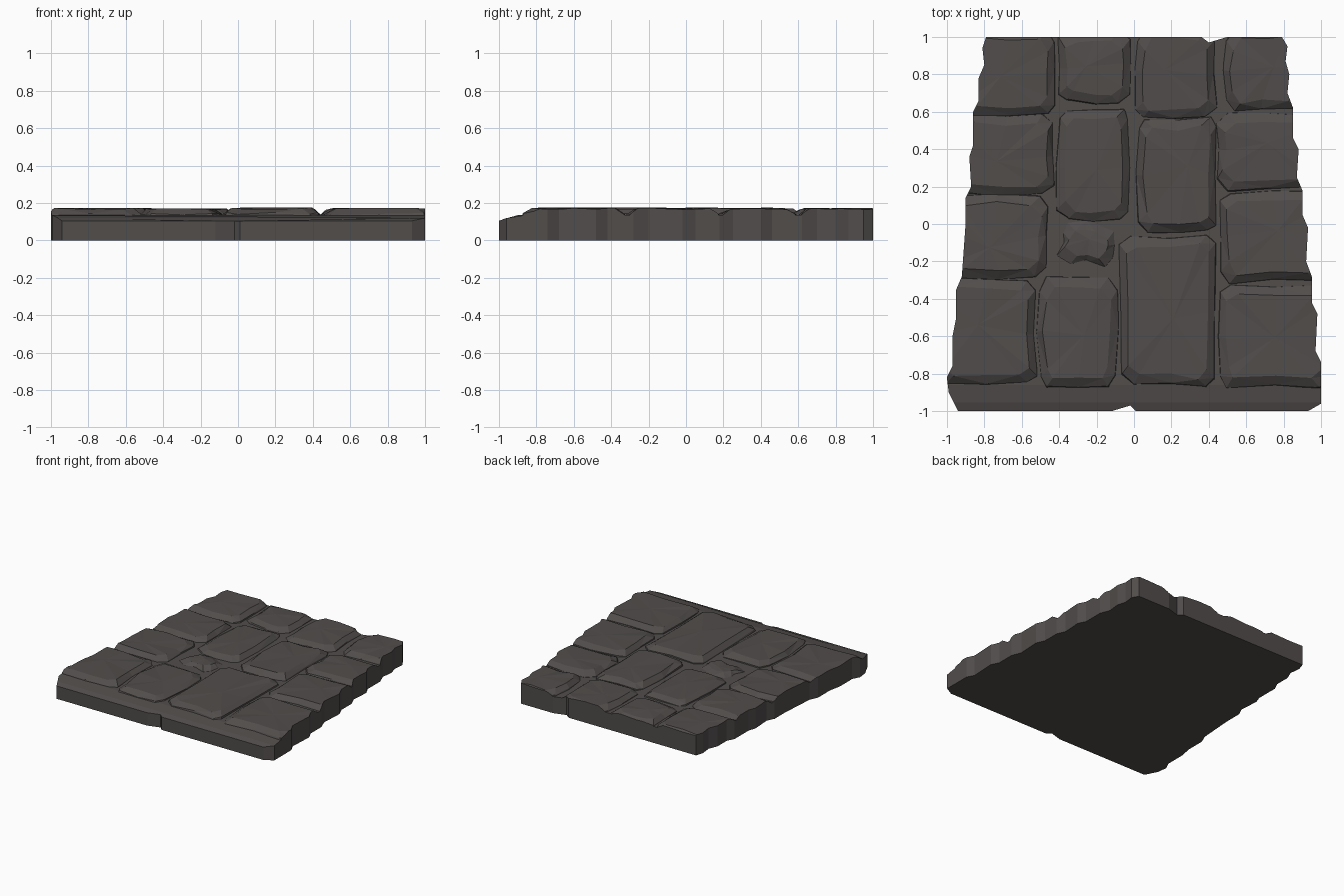
import bpy, bmesh, random

if "Cube" in bpy.data.objects:
    bpy.data.objects.remove(bpy.data.objects["Cube"])

random.seed(7)
stone_mat = bpy.data.materials.new("dark grey stone")
stone_mat.diffuse_color = (0.082, 0.074, 0.071, 1)
stone_mat.use_nodes = True
stone_mat.node_tree.nodes["Principled BSDF"].inputs["Base Color"].default_value = stone_mat.diffuse_color

# Tapered, stepped outline of the whole piece (counter-clockwise)
right = [(.93, -1), (1, -.96), (1, -.74), (.97, -.68), (.98, -.48), (.95, -.42), (.95, -.28),
         (.92, -.2), (.93, -.02), (.9, .05), (.9, .18), (.87, .25), (.88, .4), (.85, .46),
         (.85, .62), (.82, .7), (.83, .8), (.81, .87), (.82, .95), (.79, 1)]
back = [(.5, 1), (.4, .97), (.36, 1)]
left = [(-.79, 1), (-.81, .94), (-.8, .85), (-.83, .78), (-.83, .66), (-.86, .6), (-.86, .42),
        (-.88, .36), (-.87, .2), (-.9, .14), (-.9, 0), (-.92, -.28), (-.95, -.35), (-.95, -.5),
        (-.97, -.6), (-.97, -.76), (-1, -.82), (-.99, -.9), (-.94, -1)]
front = [(-.12, -1), (-.02, -.97), (.01, -1)]
OUTLINE = right + back + left + front


def make_object(name, bm):
    bmesh.ops.recalc_face_normals(bm, faces=bm.faces)
    me = bpy.data.meshes.new(name)
    bm.to_mesh(me)
    bm.free()
    me.materials.append(stone_mat)
    ob = bpy.data.objects.new(name, me)
    bpy.context.collection.objects.link(ob)
    return ob


def prism(z0, z1):
    bm = bmesh.new()
    f = bm.faces.new([bm.verts.new((x, y, z0)) for x, y in OUTLINE])
    ext = bmesh.ops.extrude_face_region(bm, geom=[f])["geom"]
    for v in ext:
        if isinstance(v, bmesh.types.BMVert):
            v.co.z = z1
    return bm


# Base slab: top dips to a low lip along the front
bm = prism(0, 0.135)
for y in (-0.955, -0.86):
    bmesh.ops.bisect_plane(bm, geom=bm.verts[:] + bm.edges[:] + bm.faces[:],
                           plane_co=(0, y, 0), plane_no=(0, 1, 0))
for v in bm.verts:
    if v.co.z > 0.1 and v.co.y < -0.9:
        v.co.z = 0.105 if v.co.y < -0.965 else 0.12
make_object("base_slab", bm)

# Helper that trims the edge stones to the outline
cutter = make_object("outline_cutter", prism(-0.5, 0.5))
cutter.hide_render = True


def ring_points(x0, y0, x1, y1, c):
    mx, my = (x0 + x1) / 2, (y0 + y1) / 2
    return [(x0 + c, y0), (mx, y0), (x1 - c, y0), (x1, y0 + c), (x1, my), (x1, y1 - c),
            (x1 - c, y1), (mx, y1), (x0 + c, y1), (x0, y1 - c), (x0, my), (x0, y0 + c)]


def make_stone(name, x0, x1, y0, y1, top):
    bm = bmesh.new()
    wobble = [(random.uniform(-.014, .014), random.uniform(-.014, .014)) for _ in range(12)]
    # foot, shoulder and crown: side, front and back insets, height, height jitter
    levels = [(0, 0, 0, .10, 0), (.014, .022, .008, top - .03, .006),
              (.05, .065, .055, top - .003, .005)]
    rings = []
    for side, fr, bk, z, jz in levels:
        pts = ring_points(x0 + side, y0 + fr, x1 - side, y1 - bk, .05)
        r = .007 if side else 0
        rings.append([bm.verts.new((x + w[0] + random.uniform(-r, r),
                                    y + w[1] + random.uniform(-r, r),
                                    z + random.uniform(-jz, jz)))
                      for (x, y), w in zip(pts, wobble)])
    bm.faces.new(rings[0][::-1])
    for a, b in zip(rings, rings[1:]):
        for i in range(12):
            j = (i + 1) % 12
            bm.faces.new((a[i], a[j], b[j], b[i]))
    # worn top, fanned from an off-centre point
    mid = bm.verts.new(((x0 + x1) / 2 + random.uniform(-.06, .06),
                        (y0 + y1) / 2 + random.uniform(-.06, .06), top))
    for i in range(12):
        bm.faces.new((rings[2][i], rings[2][(i + 1) % 12], mid))
    bmesh.ops.triangulate(bm, faces=bm.faces)
    ob = make_object(name, bm)
    if max(abs(x0), abs(x1), abs(y1)) > 0.8:
        mod = ob.modifiers.new("trim", 'BOOLEAN')
        mod.operation, mod.solver, mod.object = 'INTERSECT', 'EXACT', cutter
        bpy.context.view_layer.objects.active = ob
        bpy.ops.object.modifier_apply(modifier=mod.name)


# Paving stones: x0, x1, y0, y1, top height
STONES = {
    "back_row": [(-.93, -.40, .57, 1.04, .172), (-.41, -.01, .63, 1.04, .17),
                 (-.01, .44, .55, 1.04, .172), (.48, .92, .59, 1.04, .172)],
    "second_row": [(-.97, -.41, .14, .59, .17), (-.42, -.01, 0, .62, .17),
                   (.01, .46, -.06, .57, .174), (.44, .98, .17, .60, .17)],
    "third_row": [(-1.0, -.45, -.30, .16, .172), (-.41, -.09, -.24, .02, .162),
                  (.45, 1.02, -.33, .18, .172)],
    "front_row": [(-1.06, -.51, -.88, -.29, .172), (-.52, -.08, -.88, -.29, .17),
                  (-.08, .45, -.88, -.06, .175), (.44, 1.06, -.88, -.32, .172)],
}
for row, items in STONES.items():
    for n, s in enumerate(items):
        make_stone(f"{row}_stone_{n + 1}", *s)

bpy.data.objects.remove(cutter)
